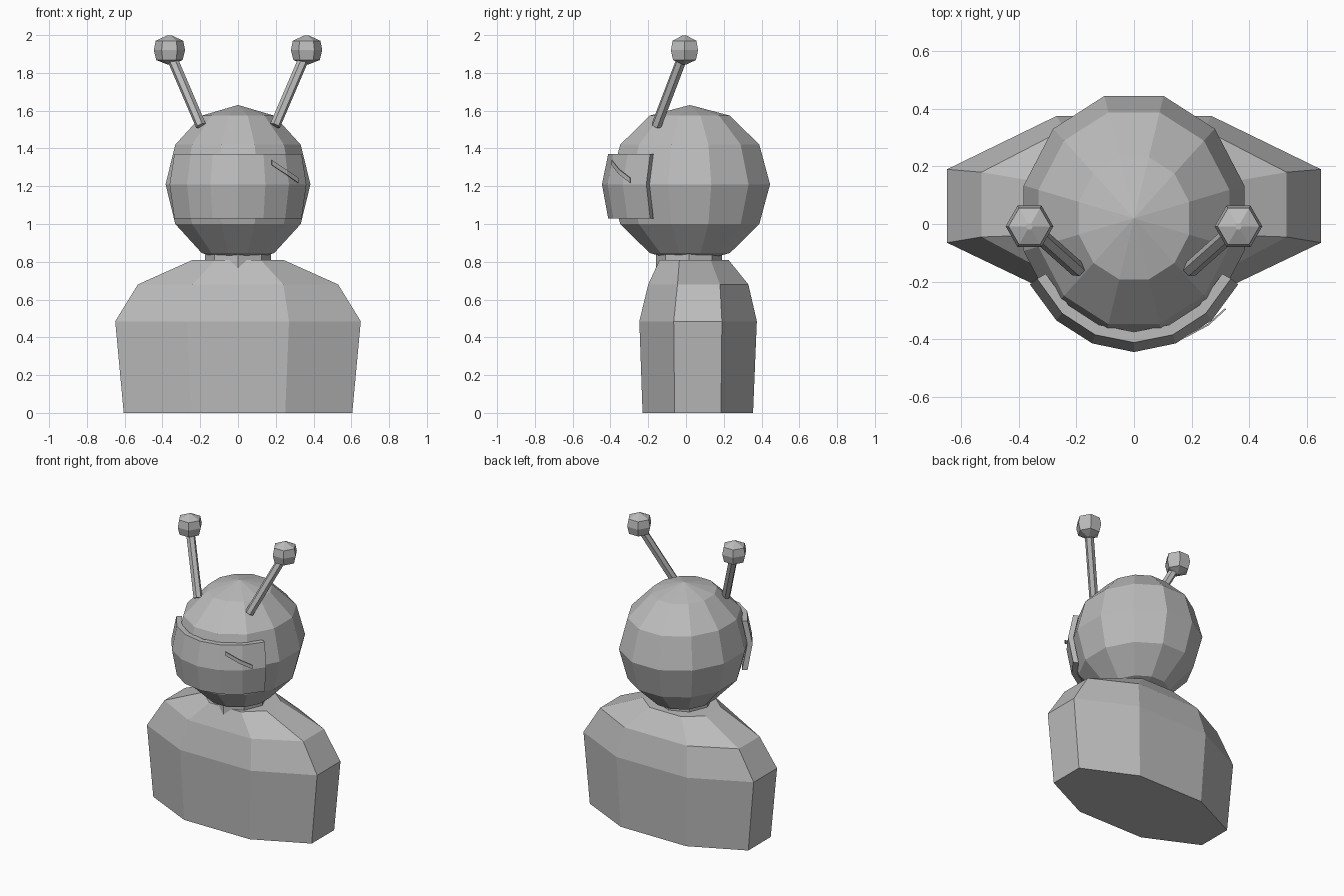
import bpy
import bmesh
import math
from mathutils import Vector

cube = bpy.data.objects.get("Cube")
if cube:
    bpy.data.objects.remove(cube)

grey = bpy.data.materials.new("plain grey")
grey.use_nodes = True
GREY = (0.5, 0.5, 0.5, 1)
grey.diffuse_color = GREY
grey.node_tree.nodes["Principled BSDF"].inputs["Base Color"].default_value = GREY


def finish(name, bm):
    """Turn a bmesh into a flat-shaded grey object."""
    bmesh.ops.recalc_face_normals(bm, faces=bm.faces)
    mesh = bpy.data.meshes.new(name)
    bm.to_mesh(mesh)
    bm.free()
    mesh.materials.append(grey)
    obj = bpy.data.objects.new(name, mesh)
    bpy.context.collection.objects.link(obj)
    return obj


def loft(name, rings, closed=True, cap=True):
    """Skin a stack of equal-length point rings."""
    bm = bmesh.new()
    rows = [[bm.verts.new(p) for p in ring] for ring in rings]
    n = len(rows[0])
    for low, high in zip(rows, rows[1:]):
        for i in range(n if closed else n - 1):
            j = (i + 1) % n
            bm.faces.new((low[i], low[j], high[j], high[i]))
    if cap:
        bm.faces.new(rows[0])
        bm.faces.new(rows[-1])
    return finish(name, bm)


def ball(name, centre, radii, sides, rings, turn=0):
    bm = bmesh.new()
    bmesh.ops.create_uvsphere(bm, u_segments=sides, v_segments=rings, radius=1)
    for v in bm.verts:
        a = math.atan2(v.co.y, v.co.x) + turn
        r = math.hypot(v.co.x, v.co.y)
        v.co = Vector((r * math.cos(a) * radii[0], r * math.sin(a) * radii[1],
                       v.co.z * radii[2])) + Vector(centre)
    return finish(name, bm)


def rod(name, start, end, radius, sides, turn=0):
    start, end = Vector(start), Vector(end)
    axis = end - start
    spin = axis.to_track_quat("Z", "Y")
    offsets = [spin @ Vector((radius * math.cos(a), radius * math.sin(a), 0))
               for a in (turn + math.tau * i / sides for i in range(sides))]
    return loft(name, [[p + o for o in offsets] for p in (start, end)])


# Torso: eight-sided rings with a flat cap at each shoulder
# height, shoulder x, shoulder front y, shoulder back y, chest x, front y, back y
torso = []
for z, sx, sf, sb, cx, f, b in (
        (0, .605, -.06, .185, .25, -.23, .355),
        (.485, .65, -.065, .19, .27, -.247, .375),
        (.68, .53, -.045, .18, .24, -.20, .33),
        (.81, .24, -.035, .13, .12, -.14, .225)):
    torso.append([(sx, sf, z), (sx, sb, z), (cx, b, z), (-cx, b, z),
                  (-sx, sb, z), (-sx, sf, z), (-cx, f, z), (cx, f, z)])
loft("torso", torso)

# Neck and head
rod("neck", (0, .015, .7), (0, .015, .9), .175, 8)
ball("head", (0, .02, 1.21), (.397, .44, .42), 12, 6, math.radians(15))


# Visor: wrapped band, bulging along its middle
def arc(half, z):
    return [(-x, y, z) for x, y in reversed(half[1:])] + [(x, y, z) for x, y in half]


middle = [(0, -.445), (.145, -.415), (.27, -.335), (.362, -.21)]
rim = [(0, -.412), (.135, -.385), (.25, -.31), (.337, -.19)]
inner_rim = [(x * .91, y * .91) for x, y in rim]
inner_middle = [(x * .92, y * .92) for x, y in middle]
outline = [(rim, 1.03), (middle, 1.21), (rim, 1.37),
           (inner_rim, 1.37), (inner_middle, 1.21), (inner_rim, 1.03)]
arcs = [arc(half, z) for half, z in outline]
loft("visor", list(zip(*arcs)))

# Visor glint: thin slanted plate in front of the band
path = [Vector((.18, -.395, 1.325)), Vector((.26, -.352, 1.273)), Vector((.32, -.297, 1.231))]
glint = []
for p in path:
    depth = Vector((p.x, p.y, 0)).normalized() * .006
    up = Vector((0, 0, .013))
    glint.append([p + up, p - up, p - up - depth, p + up - depth])
loft("visor_glint", glint)

# Antennae with faceted tips
for side, label in ((1, "left"), (-1, "right")):
    rod(label + "_antenna", (side * .196, -.157, 1.52), (side * .35, -.02, 1.88), .028, 6)
    tip = (side * .363, -.008)
    rings = []
    for z, r in ((1.845, .012), (1.868, .07), (1.92, .083), (1.97, .073), (1.998, .012)):
        rings.append([(tip[0] + r * math.cos(math.tau * i / 6),
                       tip[1] + r * math.sin(math.tau * i / 6), z) for i in range(6)])
    loft(label + "_antenna_tip", rings)
